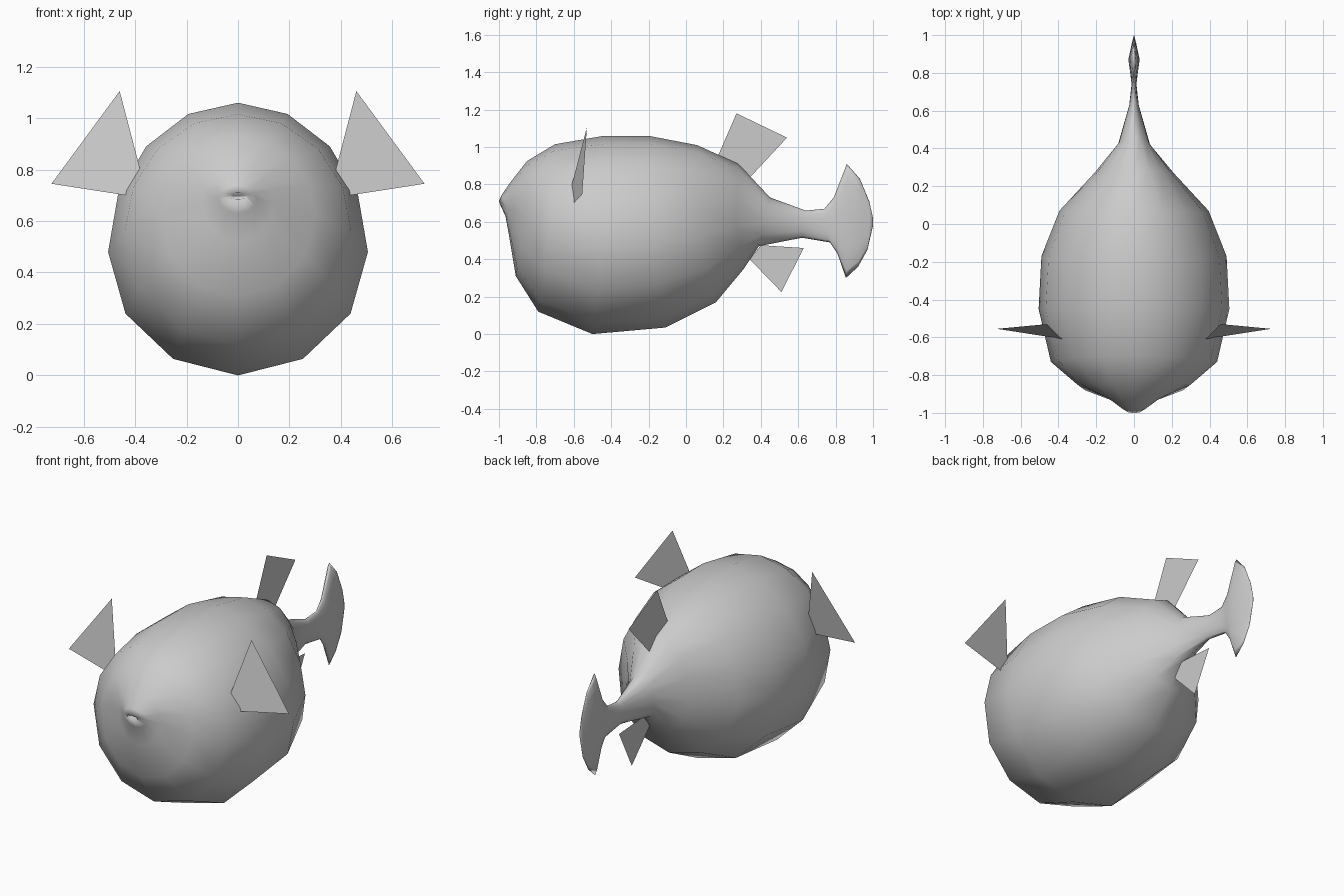
import bpy, bmesh
from math import sin, cos, radians

if "Cube" in bpy.data.objects:
    bpy.data.objects.remove(bpy.data.objects["Cube"])


def make(name, verts, faces, smooth=False):
    mesh = bpy.data.meshes.new(name)
    mesh.from_pydata(verts, [], faces)
    bm = bmesh.new()
    bm.from_mesh(mesh)
    bmesh.ops.remove_doubles(bm, verts=bm.verts, dist=0.0005)
    bmesh.ops.recalc_face_normals(bm, faces=bm.faces)
    bm.to_mesh(mesh)
    bm.free()
    for p in mesh.polygons:
        p.use_smooth = smooth
    ob = bpy.data.objects.new(name, mesh)
    bpy.context.collection.objects.link(ob)
    return ob


# Body and tail: tilted rings given by top (y, z), side (y, half width, z), bottom (y, z)
rings = [
    ((-.95, .70), (-.95, .02, .695), (-.95, .69)),
    ((-1.0, .71), (-.995, .035, .697), (-.99, .685)),
    ((-.985, .745), (-.965, .075, .69), (-.965, .63)),
    ((-.94, .81), (-.92, .14, .67), (-.945, .52)),
    ((-.85, .925), (-.85, .30, .62), (-.91, .31)),
    ((-.70, 1.015), (-.73, .44, .56), (-.79, .12)),
    ((-.44, 1.06), (-.45, .505, .48), (-.50, .0)),
    ((-.20, 1.06), (-.17, .49, .50), (-.11, .035)),
    ((.06, 1.01), (.07, .395, .53), (.16, .17)),
    ((.28, .91), (.27, .21, .58), (.31, .35)),
    ((.45, .73), (.42, .085, .59), (.39, .47)),
    ((.64, .66), (.63, .025, .59), (.62, .515)),
    ((.74, .67), (.74, .013, .58), (.77, .49)),
    ((.79, .73), (.80, .02, .58), (.81, .43)),
    ((.86, .91), (.87, .03, .60), (.855, .30)),
    ((.93, .83), (.95, .013, .60), (.92, .36)),
    ((.98, .71), (.98, .006, .60), (.97, .45)),
    ((1.0, .62), (1.0, .001, .60), (1.0, .58)),
]
half = [0, 22.5, 45, 67.5, 90, 120, 150, 180]
angles = half + [360 - a for a in half[-2:0:-1]]
n = len(angles)
verts = []
for top, (ys, w, zs), bottom in rings:
    for a in angles:
        c = cos(radians(a))
        y, z = top if c > 0 else bottom
        k = abs(c)
        verts.append((w * sin(radians(a)), ys + (y - ys) * k, zs + (z - zs) * k))
faces = [(i * n + j, i * n + (j + 1) % n, (i + 1) * n + (j + 1) % n, (i + 1) * n + j)
         for i in range(len(rings) - 1) for j in range(n)]
faces += [tuple(range(n)), tuple(range((len(rings) - 1) * n, len(rings) * n))]
make("body", verts, faces, smooth=True)

# Side fins, mirrored
for side, s in (("right", 1), ("left", -1)):
    pts = [(.46, -.53, 1.105), (.725, -.555, .745), (.435, -.60, .70), (.38, -.61, .80)]
    make(side + "_side_fin", [(s * x, y, z) for x, y, z in pts], [(0, 1, 2, 3)])

# Upper and lower fins on the centre line
for name, pts in (
    ("upper_fin", [(.27, 1.18), (.54, 1.05), (.34, .835), (.17, .95)]),
    ("lower_fin", [(.34, .40), (.40, .475), (.63, .46), (.51, .225)]),
):
    make(name, [(0, y, z) for y, z in pts], [(0, 1, 2, 3)])
